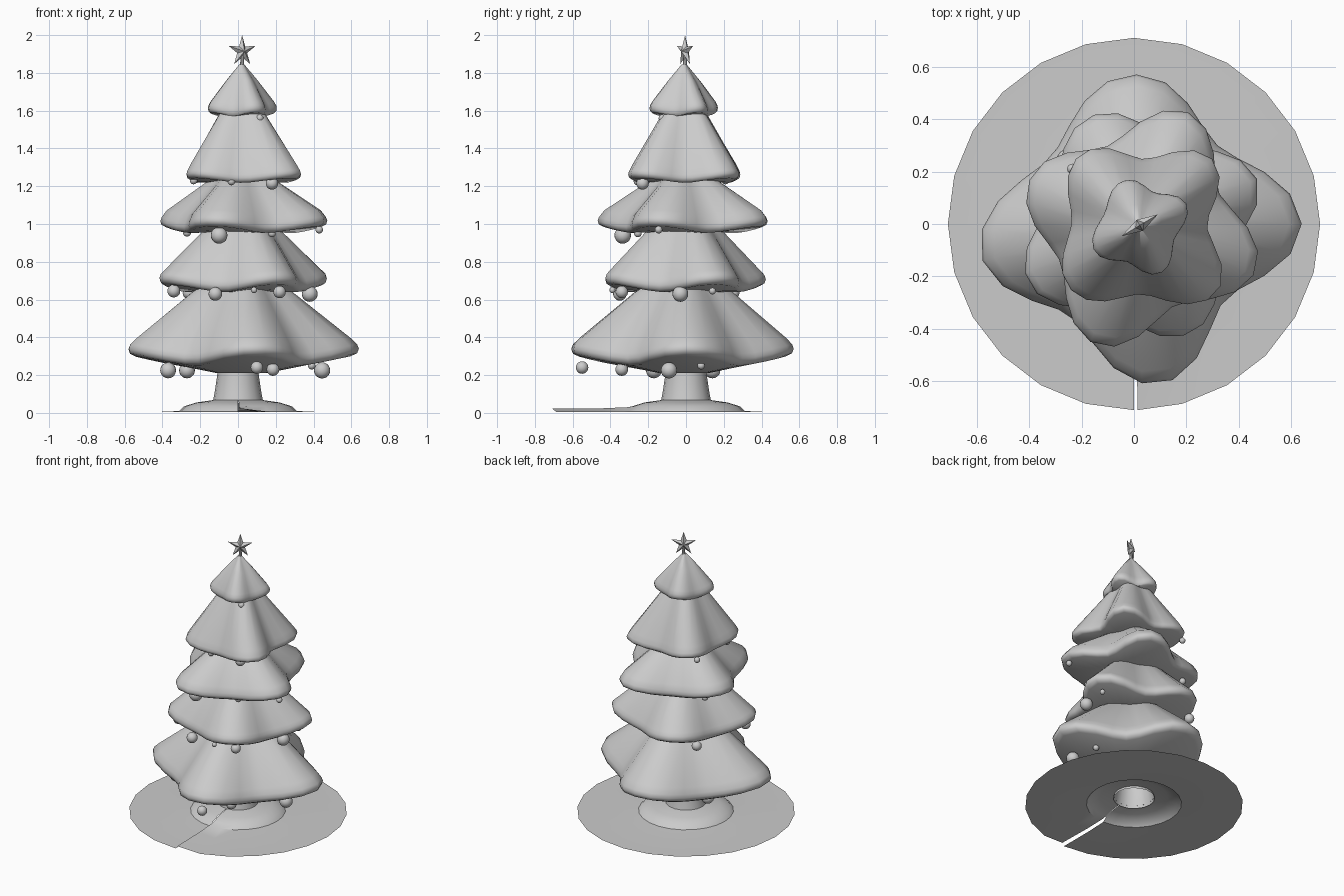
import bpy, bmesh
from math import sin, cos, pi, radians, floor

if "Cube" in bpy.data.objects:
    bpy.data.objects.remove(bpy.data.objects["Cube"])

CX, CY = 0.02, -0.01   # axis of the foliage


def make(name, bm, smooth=None):
    bmesh.ops.recalc_face_normals(bm, faces=bm.faces)
    me = bpy.data.meshes.new(name)
    bm.to_mesh(me)
    bm.free()
    ob = bpy.data.objects.new(name, me)
    bpy.context.collection.objects.link(ob)
    if smooth:
        bpy.ops.object.select_all(action='DESELECT')
        ob.select_set(True)
        bpy.context.view_layer.objects.active = ob
        bpy.ops.object.shade_smooth_by_angle(angle=radians(smooth))
    return ob


def bridge(bm, rings, closed=True):
    for a, b in zip(rings, rings[1:]):
        n = len(a)
        for i in range(n if closed else n - 1):
            j = (i + 1) % n
            bm.faces.new((a[i], a[j], b[j], b[i]))


def lobed(deg, lobes, valley):
    """Wavy outline: radius at an angle and how much it is on a lobe (0..1)."""
    n = len(lobes)
    for i in range(n):
        a0, r0 = lobes[i]
        a1, r1 = lobes[(i + 1) % n]
        span = (a1 - a0) % 360
        d = (deg - a0) % 360
        if d < span:
            u = d / span
            c = 0.5 + 0.5 * cos(2 * pi * u)
            return valley + (r0 + (r1 - r0) * u - valley) * c, c
    return valley, 0


def tier(name, lobes, valley, zr, h, bot, lift, shoulder, neck, apex, n=32):
    mean = (valley + sum(r for _, r in lobes) / 4) / 2
    rows = [(0.25, bot, 0), (0.93, zr - h, 1), (0.985, zr - h * 0.6, 1), (1, zr, 1),
            (0.985, zr + h * 0.6, 1), (*shoulder, 0.95), (*neck, 0.65), (*apex, 0.1)]
    bm = bmesh.new()
    rings = []
    for f, z, b in rows:
        ring = []
        for i in range(n):
            deg = lobes[0][0] + 360 * i / n
            R, c = lobed(deg, lobes, valley)
            r = f * (mean * (1 - b) + R * b)
            t = radians(deg)
            ring.append(bm.verts.new((CX + r * cos(t), CY + r * sin(t), z - lift * (1 - c) * b * min(1, f * 1.2))))
        rings.append(ring)
    bridge(bm, rings)
    bm.faces.new(rings[0])
    bm.faces.new(rings[-1])
    return make(name, bm, 50)


# Foliage tiers, bottom to top
tier("tier_1", [(1, .62), (92, .58), (189, .615), (277, .605)], .43, .34, .04, .21, .05,
     (.93, .40), (.46, .64), (.14, .76))
tier("tier_2", [(22, .485), (114, .46), (207, .475), (296, .45)], .34, .715, .035, .64, .04,
     (.95, .755), (.50, .96), (.16, 1.07))
tier("tier_3", [(67, .475), (157, .455), (250, .48), (340, .475)], .33, 1.02, .032, .955, .035,
     (.93, 1.075), (.46, 1.22), (.16, 1.32))
tier("tier_4", [(43, .38), (130, .355), (222, .355), (319, .39)], .258, 1.27, .027, 1.225, .025,
     (.93, 1.32), (.44, 1.57), (.16, 1.70))
tier("tier_5", [(26, .20), (108, .185), (208, .195), (294, .195)], .142, 1.615, .025, 1.57, .018,
     (.93, 1.65), (.48, 1.76), (.08, 1.845))

# Trunk: open tube
bm = bmesh.new()
rings = [[bm.verts.new((r * cos(2 * pi * i / 16), r * sin(2 * pi * i / 16), z)) for i in range(16)]
         for r, z in [(.135, .05), (.125, .10), (.11, .20), (.105, .32)]]
bridge(bm, rings)
make("trunk", bm, 40)

# Skirt: open sweep with a slit in front, one edge lifted over the other
bm = bmesh.new()
rings = []
for r, z in [(.71, .004), (.45, .004), (.31, .010), (.285, .035), (.22, .055), (.13, .068)]:
    ring = []
    for i in range(25):
        a = radians(-90 + 15 * i)
        if i == 0:
            a += .02
        dz = .02 if (i == 0 and r > .3) else 0
        ring.append(bm.verts.new((r * cos(a), r * sin(a), z + dz)))
    rings.append(ring)
bridge(bm, rings, closed=False)
make("tree_skirt", bm, 40)

# Star on top, with raised centre on both sides
bm = bmesh.new()
sx, sy, sz, turn = 0.022, -0.005, 1.915, radians(31)
rim = []
for i in range(10):
    r = .085 if i % 2 == 0 else .032
    u, w = r * sin(i * pi / 5), r * cos(i * pi / 5)
    rim.append(bm.verts.new((sx + u * cos(turn), sy + u * sin(turn), sz + w)))
for s in (1, -1):
    c = bm.verts.new((sx - s * .024 * sin(turn), sy + s * .024 * cos(turn), sz))
    for i in range(10):
        bm.faces.new((rim[i], rim[(i + 1) % 10], c))
make("star", bm)
bm = bmesh.new()
bmesh.ops.create_cone(bm, segments=8, radius1=.012, radius2=.008, depth=.08, cap_ends=True)
bmesh.ops.translate(bm, verts=bm.verts, vec=(sx, sy, 1.86))
make("star_stem", bm, 40)

# Hanging baubles: x, y, z, radius
baubles = [
    (.10, -.55, .24, .033), (.185, -.34, .23, .034), (.445, -.09, .225, .043),
    (-.37, -.17, .225, .042), (-.27, .14, .225, .042), (.39, .08, .25, .02),
    (.38, -.03, .63, .042), (-.12, -.35, .63, .036), (.22, -.34, .64, .033),
    (.085, -.39, .65, .016), (-.34, -.19, .645, .034), (-.26, .25, .635, .033),
    (.385, .14, .645, .018),
    (-.10, -.335, .94, .044), (.18, -.255, .95, .02), (.43, -.145, .97, .02), (-.27, .17, .955, .022),
    (.18, -.23, 1.215, .033), (-.035, -.257, 1.225, .02), (-.235, .21, 1.23, .02), (-.235, -.13, 1.23, .02),
    (.115, -.125, 1.56, .02),
]
for k, (x, y, z, r) in enumerate(baubles):
    bm = bmesh.new()
    bmesh.ops.create_uvsphere(bm, u_segments=16, v_segments=10, radius=r)
    bmesh.ops.translate(bm, verts=bm.verts, vec=(x, y, z))
    make("bauble_%02d" % (k + 1), bm, 60)
